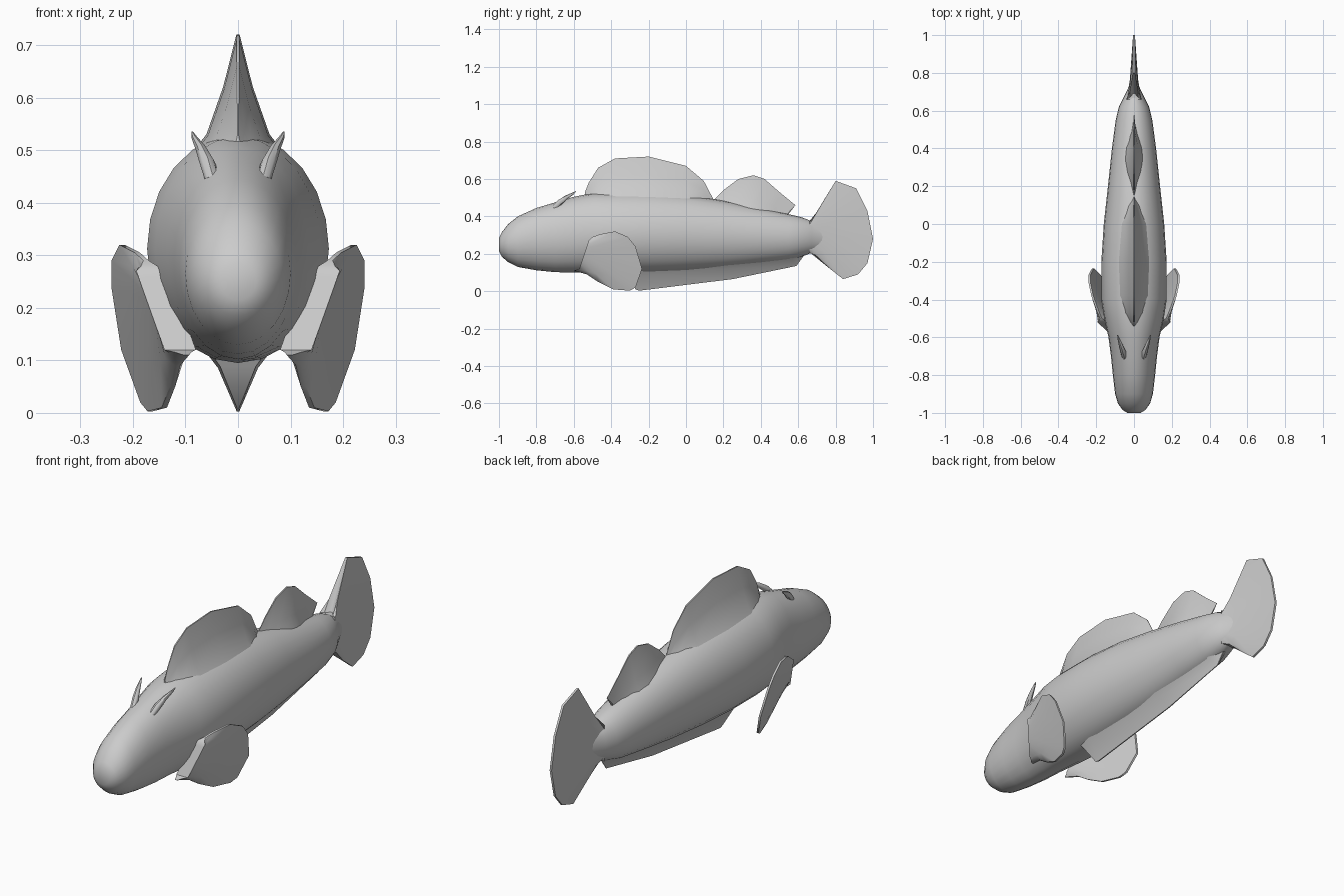
import bpy, bmesh, math
from mathutils import Vector

if "Cube" in bpy.data.objects:
    bpy.data.objects.remove(bpy.data.objects["Cube"])


def finish(name, bm, angle=45):
    bmesh.ops.remove_doubles(bm, verts=bm.verts, dist=0.0005)
    bmesh.ops.recalc_face_normals(bm, faces=bm.faces)
    me = bpy.data.meshes.new(name)
    bm.to_mesh(me)
    bm.free()
    ob = bpy.data.objects.new(name, me)
    bpy.context.collection.objects.link(ob)
    bpy.ops.object.select_all(action='DESELECT')
    bpy.context.view_layer.objects.active = ob
    ob.select_set(True)
    bpy.ops.object.shade_smooth_by_angle(angle=math.radians(angle))
    return ob


def loft(name, rings):
    """Closed skin through a list of rings with equal point counts."""
    bm = bmesh.new()
    rows = [[bm.verts.new(p) for p in r] for r in rings]
    n = len(rows[0])
    for a, b in zip(rows, rows[1:]):
        for i in range(n):
            j = (i + 1) % n
            bm.faces.new((a[i], a[j], b[j], b[i]))
    bm.faces.new(rows[0])
    bm.faces.new(rows[-1])
    return finish(name, bm)


def fin(name, root, tip, profile, place, scale=lambda i: 1.0):
    """Wedge-shaped fin: each column runs root -> tip, profile = (t, half thickness)."""
    rings = []
    for i, (r, t) in enumerate(zip(root, tip)):
        r, t = Vector(r), Vector(t)
        pts = [(r.lerp(t, f), w * scale(i)) for f, w in profile]
        rings.append([place(p, w) for p, w in pts] +
                     [place(p, -w) for p, w in reversed(pts)])
    return loft(name, rings)


def upright(p, w):
    return (w, p.x, p.y)


# Body: y, half width, bottom, top
sections = [(-1.0, .035, .215, .285), (-.985, .06, .185, .315), (-.95, .085, .155, .36),
            (-.9, .1, .13, .4), (-.8, .112, .112, .445), (-.7, .122, .102, .475),
            (-.6, .135, .1, .505), (-.5, .158, .098, .525), (-.4, .173, .095, .53),
            (-.2, .173, .095, .53), (0, .16, .105, .515), (.2, .138, .12, .485),
            (.4, .117, .145, .445), (.55, .097, .165, .412), (.62, .08, .185, .395),
            (.67, .055, .205, .375), (.71, .035, .22, .36), (.75, .02, .23, .35)]
N = 24
rings = []
for y, w, lo, hi in sections:
    ring = []
    for k in range(N):
        a = 2 * math.pi * k / N
        ring.append((w * math.cos(a), y, (lo + hi) / 2 + (hi - lo) / 2 * math.sin(a)))
    rings.append(ring)
loft("body", rings)

# Front dorsal fin, flaring into the back
top = [(-.54, .53), (-.52, .58), (-.47, .66), (-.38, .71), (-.2, .72), (0, .67), (.095, .59), (.15, .485)]
root = [(y, .46 if y < .1 else .44) for y, z in top]
fin("front_dorsal_fin", root, top, [(0, .115), (.27, .06), (.62, .028), (1, .003)], upright,
    lambda i: max(.1, (top[i][1] - .47) / .25))

# Rear dorsal fin
top2 = [(.14, .48), (.2, .54), (.28, .6), (.36, .62), (.42, .6), (.5, .53), (.585, .46), (.56, .44), (.545, .41)]
root2 = [(.14, .45), (.2, .43), (.27, .42), (.34, .41), (.4, .4), (.46, .39), (.51, .38), (.53, .38), (.54, .38)]
fin("rear_dorsal_fin", root2, top2, [(0, .06), (.4, .025), (1, .003)], upright,
    lambda i: max(.15, (top2[i][1] - .44) / .18))

# Belly keel
fin("belly_keel", [(-.34, .13), (-.25, .13), (.2, .15), (.55, .19), (.64, .21)],
    [(-.27, .01), (-.25, .003), (.25, .065), (.59, .135), (.63, .19)],
    [(0, .085), (.35, .045), (1, .003)], upright, lambda i: (.75, .85, .8, .6, .4)[i])

# Tail fin
tail = [(.69, .375), (.8, .59), (.91, .55), (.97, .43), (1.0, .28), (.97, .15), (.92, .09), (.84, .065), (.77, .12), (.68, .2)]
tail_root = [(.66, .375 - .17 * i / 9) for i in range(10)]
fin("tail_fin", tail_root, tail, [(0, .04), (.3, .022), (1, .005)], upright)

# Pectoral fins and brow horns, one of each per side
rim = [(-.5, .29), (-.46, .305), (-.38, .32), (-.31, .29), (-.27, .24), (-.235, .12), (-.27, .02),
       (-.3, .003), (-.39, .01), (-.47, .05), (-.53, .09), (-.6, .11)]
rim_root = [(-.52 - .05 * i / 11, .27 - .15 * i / 11) for i in range(12)]
horn = [((.048, -.71, .44), .014), ((.058, -.675, .475), .015), ((.07, -.64, .502), .011),
        ((.082, -.605, .522), .006), ((.087, -.588, .534), .002)]
for side, s in (("right", 1), ("left", -1)):
    def flared(p, w, s=s):
        x = .165 + .32 * (p.x + .5) + .25 * (p.y - .25)
        return (s * (x + w), p.x, p.y)
    fin(side + "_pectoral_fin", rim_root, rim, [(0, .03), (.45, .016), (1, .005)], flared)
    loft(side + "_brow_horn", [[(s * (x + r * math.cos(k * math.pi / 4)), y - .6 * r * math.sin(k * math.pi / 4),
                                 z + .8 * r * math.sin(k * math.pi / 4)) for k in range(8)]
                               for (x, y, z), r in horn])
